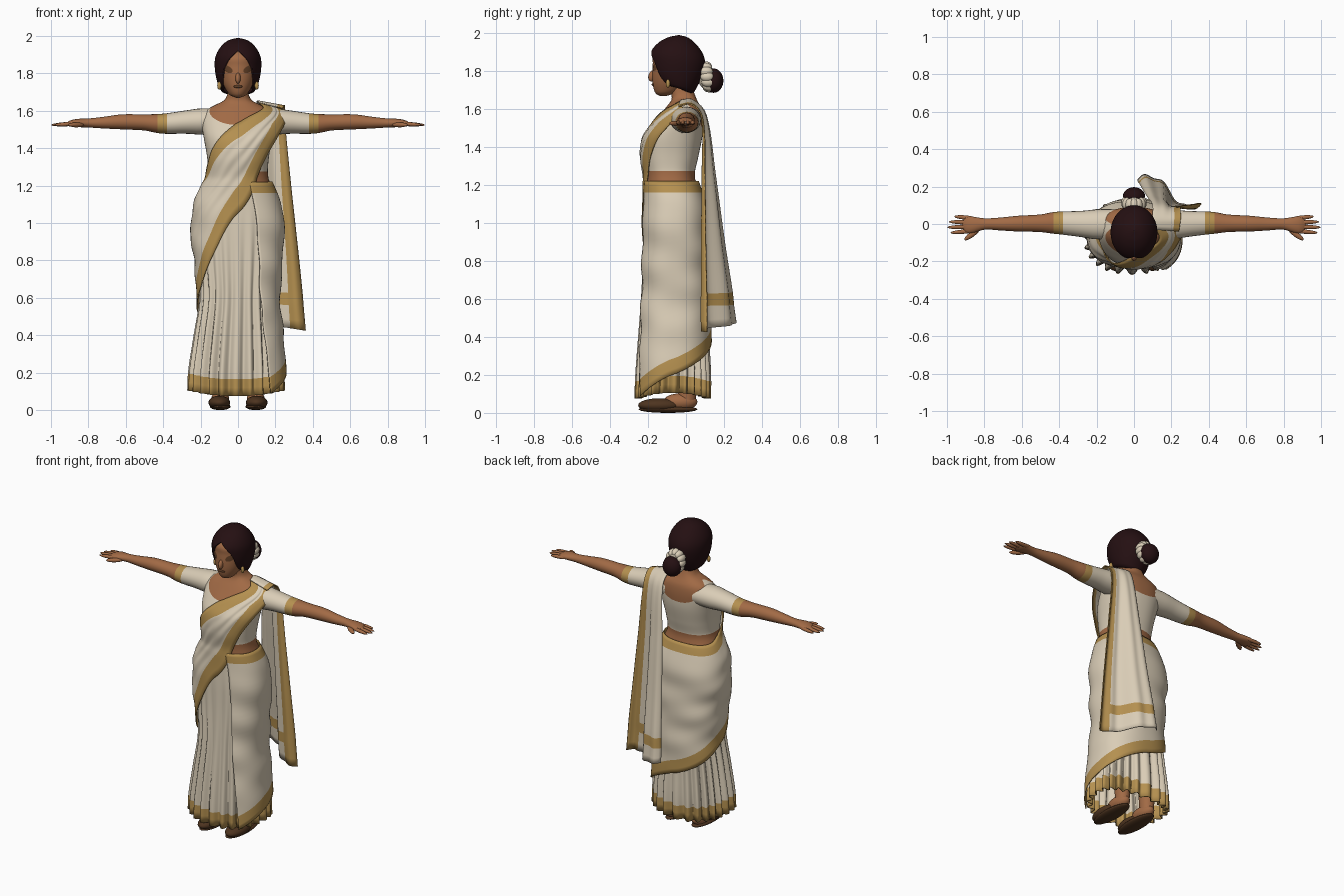
import bpy, bmesh
from math import sin, cos, pi, hypot, copysign
from mathutils import Matrix, Vector, Euler

cube = bpy.data.objects.get("Cube")
if cube:
    bpy.data.objects.remove(cube)


def material(name, r, g, b):
    m = bpy.data.materials.new(name)
    m.use_nodes = True
    m.diffuse_color = (r, g, b, 1)
    node = m.node_tree.nodes["Principled BSDF"]
    node.inputs["Base Color"].default_value = (r, g, b, 1)
    node.inputs["Roughness"].default_value = 0.9
    return m


CREAM = material("cream_cloth", .70, .61, .47)
GOLD = material("gold_border", .46, .28, .08)
SKIN = material("skin", .36, .145, .06)
HAIR = material("dark_hair", .018, .005, .006)
SHOE = material("shoe_brown", .075, .034, .014)
SHADE = material("eye_shade", .12, .05, .02)


def interp(table, t):
    """Smooth interpolation of the rows of a table keyed by its first column."""
    n = len(table)
    t = min(max(t, table[0][0]), table[-1][0])
    i = next((k for k in range(n - 2) if t <= table[k + 1][0]), n - 2)
    a, b = table[i], table[i + 1]
    p, q = table[max(i - 1, 0)], table[min(i + 2, n - 1)]
    h = b[0] - a[0]
    s = (t - a[0]) / h
    out = []
    for c in range(1, len(a)):
        ma = (b[c] - p[c]) / (b[0] - p[0]) * h
        mb = (q[c] - a[c]) / (q[0] - a[0]) * h
        d = b[c] - a[c]
        out.append(a[c] + s * ma + s * s * (3 * d - 2 * ma - mb) + s ** 3 * (ma + mb - 2 * d))
    return out


def on_body(table, th, z, off=0.0, power=.85):
    """Point on a lofted body; th = 0 faces front and grows towards +x."""
    cx, rx, front, back = interp(table, z)
    s, c = sin(th), cos(th)
    s, c = copysign(abs(s) ** power, s), copysign(abs(c) ** power, c)
    return Vector((cx + (rx + off) * s, (front + back) / 2 - ((back - front) / 2 + off) * c, z))


def finish(name, bm, mats, thickness=0):
    bmesh.ops.remove_doubles(bm, verts=bm.verts, dist=1e-5)
    bmesh.ops.recalc_face_normals(bm, faces=bm.faces)
    for f in bm.faces:
        f.smooth = True
    mesh = bpy.data.meshes.new(name)
    bm.to_mesh(mesh)
    bm.free()
    for m in mats:
        mesh.materials.append(m)
    ob = bpy.data.objects.new(name, mesh)
    bpy.context.collection.objects.link(ob)
    if thickness:
        mod = ob.modifiers.new("cloth_thickness", 'SOLIDIFY')
        mod.thickness, mod.offset = thickness, 0
    return ob


def grid(name, fn, nu, nv, mats, rule=lambda i, j: 0, thickness=0):
    bm = bmesh.new()
    vs = [[bm.verts.new(fn(i, j)) for j in range(nv + 1)] for i in range(nu + 1)]
    for i in range(nu):
        for j in range(nv):
            f = bm.faces.new((vs[i][j], vs[i + 1][j], vs[i + 1][j + 1], vs[i][j + 1]))
            f.material_index = rule(i, j)
    return finish(name, bm, mats, thickness)


def blob(name, loc, size, mat, rot=(0, 0, 0)):
    bm = bmesh.new()
    bmesh.ops.create_uvsphere(bm, u_segments=24, v_segments=16, radius=1,
                              matrix=Matrix.LocRotScale(Vector(loc), Euler(rot), Vector(size)))
    return finish(name, bm, [mat])


def lerp(a, b, t):
    return a + (b - a) * t


# Body profile: height, centre x, half width, front y, back y
BODY = [(.06, -.01, .26, -.27, .13), (.2, -.01, .255, -.265, .13), (.4, -.005, .23, -.25, .12),
        (.6, 0, .205, -.235, .115), (.8, 0, .217, -.225, .105), (1, -.002, .23, -.22, .1),
        (1.1, -.002, .217, -.215, .09), (1.2, -.002, .18, -.212, .06), (1.25, 0, .16, -.21, .045),
        (1.35, 0, .165, -.225, .065), (1.45, 0, .182, -.215, .085), (1.52, 0, .192, -.172, .09),
        (1.57, 0, .187, -.135, .088), (1.61, 0, .16, -.105, .08), (1.635, 0, .115, -.085, .065),
        (1.655, 0, .075, -.075, .055), (1.7, 0, .055, -.08, .04), (1.78, 0, .055, -.09, .04)]
AROUND = 96


def angle(i):
    return 2 * pi * i / AROUND


# Torso: bare waist, blouse with a scooped neckline, bare neck
def torso_point(i, j):
    th = angle(i)
    neck = 1.635 - (.11 if cos(th) > 0 else .14) * abs(cos(th)) ** 1.5
    if j <= 4:
        z = lerp(1.12, 1.275, j / 4)
    elif j <= 24:
        z = lerp(1.275, neck, (j - 4) / 20)
    else:
        z = lerp(neck, 1.77, (j - 24) / 16)
    return on_body(BODY, th, z)


grid("torso_and_blouse", torso_point, AROUND, 40, [SKIN, CREAM], lambda i, j: int(4 <= j < 24))


# Pleated skirt with a gold hem
def skirt_point(i, j):
    th = 2 * pi * i / 240
    hem = .075 + .03 * sin(th) ** 2
    z = hem + .09 * j / 2 if j <= 2 else lerp(hem + .09, 1.18, (j - 2) / 28)
    pleat = .024 * max(0, 1.1 - z) * (1 - cos(24 * th + .6 * sin(3 * th)))
    return on_body(BODY, th, z, -pleat * .7)


grid("pleated_skirt", skirt_point, 240, 30, [CREAM, GOLD], lambda i, j: int(j < 2), .005)

# Draped cloth: step, then angle, height, side shift of its lower and upper edges
DRAPE = [(0, 1.6, 1.6, .07, 1.35, 1.64, 0), (1, 1.2, 1.48, .035, .3, 1.575, 0),
         (2, .75, 1.3, 0, -.25, 1.49, 0), (3, 0, 1.05, 0, -.75, 1.4, 0),
         (4, -.55, .83, 0, -1.2, 1.31, 0), (5, -1.25, .63, 0, -1.7, 1.24, 0),
         (6, -2.1, .5, 0, -2.2, 1.22, 0), (7, -3.14, .38, 0, -3.14, 1.22, 0),
         (8, -4.1, .27, 0, -4.1, 1.22, 0), (9, -4.9, .18, 0, -4.9, 1.22, 0),
         (10, -5.6, .09, 0, -6, 1.22, 0)]


def drape_point(i, j):
    ta, za, da, tb, zb, db = interp(DRAPE, i / 16)
    length = hypot((ta - tb) * .19, za - zb)
    wa, wb = min(.085 / length, .45), min(.06 / length, .3)
    if j <= 3:
        v = wa * j / 3
    elif j >= 33:
        v = 1 - wb * (36 - j) / 3
    else:
        v = lerp(wa, 1 - wb, (j - 3) / 30)
    th, z = lerp(ta, tb, v), lerp(za, zb, v)
    swag = .005 * (1 + sin(26 * z + 2.2 * th)) * sin(pi * v) if i > 40 else 0
    crease = .002 * (1 + sin(34 * v)) * sin(pi * v)
    p = on_body(BODY, th, z, .012 + crease + swag * min(1, (i - 40) / 30))
    p.x += lerp(da, db, v)
    return p


grid("draped_cloth", drape_point, 160, 36, [CREAM, GOLD], lambda i, j: int(j < 3 or j >= 33), .006)

# Loose cloth end behind the left shoulder: drop, inner x y z, outer x y z
TAIL = [(0, .11, -.03, 1.645, .24, -.04, 1.615), (.4, .10, .03, 1.65, .25, .03, 1.625),
        (1, .10, .10, 1.57, .25, .09, 1.54), (2, .075, .14, 1.25, .28, .10, 1.22),
        (3, .05, .18, .9, .32, .105, .85), (3.75, .03, .215, .635, .343, .11, .625),
        (3.95, .025, .22, .57, .348, .11, .56), (4.35, .02, .235, .48, .36, .11, .425)]
DROPS = [3.75 * k / 30 for k in range(31)] + [3.85, 3.95, 4.05, 4.2, 4.35]


def tail_point(i, j):
    v = j / 30
    a = interp(TAIL, DROPS[i])
    p = Vector(a[:3]).lerp(Vector(a[3:]), v)
    open_out = min(1, max(0, DROPS[i] - .4) / 3.5)
    p.y += open_out * (.05 * sin(2 * pi * v) + .012 * sin(6 * pi * v))
    return p


grid("hanging_cloth_end", tail_point, len(DROPS) - 1, 30, [CREAM, GOLD],
     lambda i, j: int(j >= 23 or i in (30, 31)), .007)

# Head: face and hair shell
FACE = [(1.668, 0, .004, -.135, -.11), (1.678, 0, .035, -.155, -.07), (1.7, 0, .056, -.168, -.03),
        (1.74, 0, .078, -.176, 0), (1.79, 0, .094, -.178, .03), (1.84, 0, .102, -.175, .04),
        (1.89, 0, .1, -.17, .04), (1.95, 0, .05, -.1, 0)]
HEAD = [(1.66, 0, .055, -.06, .025), (1.72, 0, .098, -.13, .06), (1.78, 0, .117, -.175, .088),
        (1.85, 0, .125, -.19, .1), (1.9, 0, .117, -.186, .085), (1.95, 0, .086, -.145, .045),
        (1.98, 0, .045, -.09, .005), (1.99, 0, .002, -.04, -.036)]
HAIRLINE = [(0, 1.92), (.35, 1.885), (.65, 1.83), (.85, 1.745), (1.3, 1.715), (3.15, 1.67)]


def hair_point(i, j):
    th = angle(i)
    low = interp(HAIRLINE, min(th, 2 * pi - th))[0]
    if j == 0:
        return on_body(HEAD, th, low, -.018, 1)
    return on_body(HEAD, th, lerp(low, 1.99, 1 - (1 - (j - 1) / 24) ** 1.5), 0, 1)


grid("face", lambda i, j: on_body(FACE, angle(i), lerp(1.668, 1.95, j / 24), 0, 1), AROUND, 24, [SKIN])
grid("hair", hair_point, AROUND, 25, [HAIR])
blob("nose", (0, -.178, 1.775), (.014, .02, .03), SKIN, (-.3, 0, 0))
blob("lips", (0, -.172, 1.73), (.024, .009, .008), SHADE)
blob("hair_bun", (0, .145, 1.75), (.06, .052, .064), HAIR)
blob("flower_core", (0, .108, 1.77), (.05, .045, .065), CREAM)
for k in range(12):
    a = 2 * pi * k / 12
    blob("flower_petals", (.044 * cos(a), .112 - .012 * sin(a), 1.77 + .056 * sin(a)),
         (.024, .036, .026), CREAM)


# Thin eye patches laid on the face
def eye_patch(name, side):
    def point(i, j):
        a, r = 2 * pi * i / 24, j / 4
        z = 1.822 + r * (.019 * sin(a) + .008 * cos(a))
        return on_body(FACE, side * (.56 + r * .27 * cos(a)), z, .003, 1)
    grid(name, point, 24, 4, [SHADE])


# Arm profile: x, y, z, half depth, half height
ARM = [(.1, .0, 1.545, .08, .068), (.2, -.002, 1.543, .08, .07), (.28, 0, 1.54, .07, .062),
       (.38, .005, 1.532, .062, .055), (.43, .006, 1.532, .058, .051), (.5, .004, 1.538, .047, .043),
       (.62, .002, 1.541, .042, .04), (.72, 0, 1.537, .034, .031), (.8, 0, 1.535, .03, .024),
       (.86, -.004, 1.535, .043, .022), (.9, -.004, 1.532, .043, .016), (.92, -.004, 1.53, .015, .005)]
ARM_X = [.1 + .04 * k for k in range(8)] + [.405, .43] + [.43 + .49 * k / 24 for k in range(1, 25)]


def arm(name, side):
    def point(i, j):
        x = ARM_X[i]
        y, z, ry, rz = interp(ARM, x)
        a = 2 * pi * j / 24
        return Vector((side * x, y + ry * cos(a), z + rz * sin(a)))
    grid(name, point, len(ARM_X) - 1, 24, [CREAM, GOLD, SKIN],
         lambda i, j: 0 if i < 7 else 1 if i < 9 else 2)


for side, label in ((1, "left"), (-1, "right")):
    eye_patch(label + "_eye", side)
    arm(label + "_arm", side)
    for k in range(4):
        y = -.039 + .024 * k
        reach = (.07, .078, .074, .06)[k]
        blob(label + "_finger", (side * (.92 + reach - .078), y * 1.05, 1.529), (reach, .0115, .011), SKIN,
             (0, side * .06, side * (y + .004) * 2.5))
    blob(label + "_thumb", (side * .865, -.054, 1.525), (.052, .015, .013), SKIN, (0, 0, -side * .65))
    blob(label + "_earring", (side * .1, -.095, 1.735), (.011, .011, .022), GOLD)
    # Legs, feet and shoes
    x = side * .095
    grid(label + "_leg", lambda i, j: Vector((x + (.04 + .004 * j) * cos(angle(4 * i)),
         .005 + (.045 + .004 * j) * sin(angle(4 * i)), .05 + .07 * j)), 24, 5, [SKIN])
    blob(label + "_foot", (x, -.03, .058), (.048, .09, .045), SKIN)
    blob(label + "_shoe_toe", (x + side * .005, -.14, .04), (.058, .112, .037), SHOE)
    blob(label + "_shoe_sole", (x, -.095, .019), (.055, .155, .019), SHOE)
